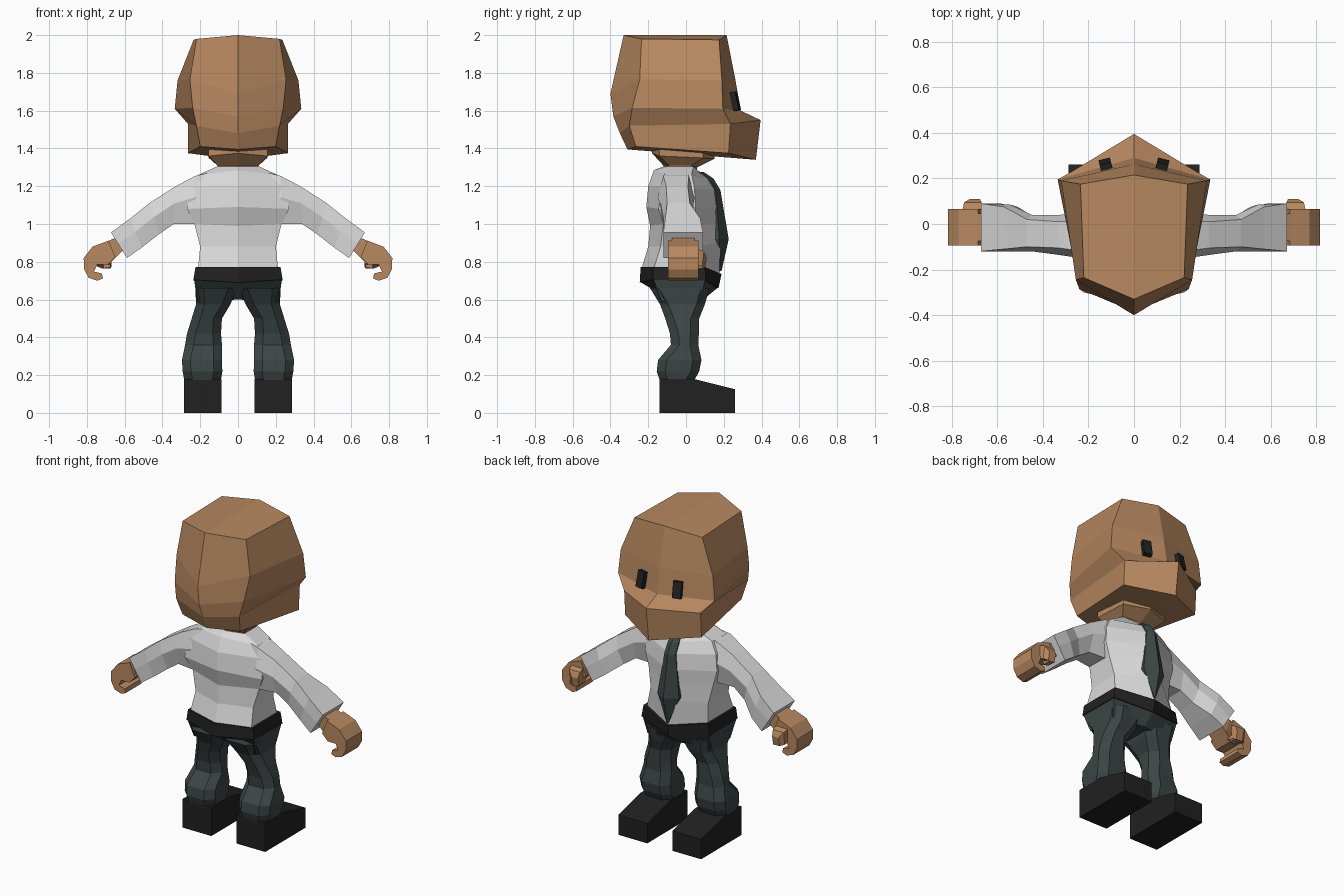
import bpy, bmesh, math
from mathutils import Matrix

if "Cube" in bpy.data.objects:
    bpy.data.objects.remove(bpy.data.objects["Cube"], do_unlink=True)


def material(name, rgb):
    m = bpy.data.materials.new(name)
    m.use_nodes = True
    m.diffuse_color = (*rgb, 1)
    m.node_tree.nodes["Principled BSDF"].inputs["Base Color"].default_value = (*rgb, 1)
    return m


SKIN = material("tan skin", (0.48, 0.25, 0.118))
SHIRT = material("light grey shirt", (0.69, 0.69, 0.69))
CLOTH = material("dark slate cloth", (0.045, 0.06, 0.06))
BLACK = material("near black", (0.015, 0.015, 0.015))


def finish(name, bm, mat):
    """Turn a right-or-left half into a mirrored, flat shaded object."""
    bmesh.ops.recalc_face_normals(bm, faces=bm.faces)
    me = bpy.data.meshes.new(name)
    bm.to_mesh(me)
    bm.free()
    me.materials.append(mat)
    ob = bpy.data.objects.new(name, me)
    bpy.context.collection.objects.link(ob)
    mod = ob.modifiers.new("Mirror", 'MIRROR')
    mod.use_clip = True
    return ob


def loft(name, rings, mat, closed=True):
    """Skin a stack of rings; open rings are half sections joined at x = 0."""
    bm = bmesh.new()
    vs = [[bm.verts.new(p) for p in r] for r in rings]
    n = len(vs[0])
    for a, b in zip(vs, vs[1:]):
        for i in range(n if closed else n - 1):
            j = (i + 1) % n
            bm.faces.new((a[i], a[j], b[j], b[i]))
    bm.faces.new(vs[0])
    bm.faces.new(vs[-1])
    return finish(name, bm, mat)


def half(back, bc, fc, front):
    """Half ring: back middle (y, z), back corner, front corner, front middle (y, z)."""
    return [(0, *back), bc, fc, (0, *front)]


def chamfered(z, x0, x1, y0, y1, c=0.045):
    return [(x0 + c, y0, z), (x1 - c, y0, z), (x1, y0 + c, z), (x1, y1 - c, z),
            (x1 - c, y1, z), (x0 + c, y1, z), (x0, y1 - c, z), (x0, y0 + c, z)]


def extrude_y(name, profile, y0, y1, mat):
    return loft(name, [[(x, y, z) for x, z in profile] for y in (y0, y1)], mat)


# Head with protruding muzzle
loft("head", [
    half((-0.31, 1.395), (0.20, -0.265, 1.41), (0.265, 0.225, 1.375), (0.37, 1.34)),
    half((-0.35, 1.48), (0.22, -0.30, 1.52), (0.265, 0.235, 1.53), (0.395, 1.55)),
    half((-0.385, 1.57), (0.24, -0.285, 1.615), (0.335, 0.195, 1.61), (0.29, 1.60)),
    half((-0.40, 1.69), (0.255, -0.245, 1.765), (0.32, 0.19, 1.76), (0.262, 1.76)),
    half((-0.33, 2.0), (0.22, -0.235, 1.98), (0.235, 0.175, 1.975), (0.215, 2.0)),
], SKIN, closed=False)

# Neck flaring into the head
loft("neck", [
    half((-0.12, 1.27), (0.10, -0.09, 1.27), (0.10, 0.03, 1.27), (0.05, 1.26)),
    half((-0.12, 1.31), (0.11, -0.09, 1.31), (0.11, 0.03, 1.31), (0.06, 1.30)),
    half((-0.18, 1.375), (0.155, -0.14, 1.36), (0.155, 0.09, 1.35), (0.15, 1.345)),
    half((-0.18, 1.42), (0.155, -0.14, 1.42), (0.155, 0.09, 1.42), (0.15, 1.42)),
], SKIN, closed=False)

# Eyes: small blocks set into the face
bm = bmesh.new()
bmesh.ops.create_cube(bm, size=1, matrix=Matrix.Translation((0.125, 0.262, 1.65))
                      @ Matrix.Rotation(math.radians(-14), 4, 'Z')
                      @ Matrix.Rotation(math.radians(12), 4, 'X')
                      @ Matrix.Diagonal((0.052, 0.028, 0.10, 1)))
finish("eyes", bm, BLACK)

# Shirt body, pinched at the waist and ridged front and back
loft("shirt_body", [
    half((-0.235, 0.765), (0.212, -0.17, 0.765), (0.212, 0.085, 0.765), (0.175, 0.73)),
    half((-0.20, 0.88), (0.20, -0.135, 0.88), (0.20, 0.065, 0.88), (0.213, 0.91)),
    half((-0.19, 0.99), (0.23, -0.12, 1.0), (0.225, 0.05, 1.0), (0.203, 1.0)),
    half((-0.21, 1.09), (0.27, -0.145, 1.08), (0.25, 0.05, 1.09), (0.19, 1.09)),
    half((-0.20, 1.20), (0.25, -0.13, 1.20), (0.24, 0.045, 1.19), (0.17, 1.18)),
    half((-0.17, 1.285), (0.21, -0.10, 1.26), (0.20, 0.03, 1.26), (0.13, 1.24)),
    half((-0.12, 1.305), (0.11, -0.09, 1.305), (0.11, 0.04, 1.305), (0.06, 1.285)),
], SHIRT, closed=False)

# Sleeves: top (x, z), bottom (x, z), back y, front y, inset of the upper edge
sleeve = [(0.16, 1.27, 0.18, 1.02, -0.14, 0.04, 0.03),
          (0.225, 1.255, 0.235, 1.00, -0.15, 0.045, 0.03),
          (0.33, 1.20, 0.34, 1.00, -0.135, 0.04, 0.03),
          (0.47, 1.11, 0.42, 0.945, -0.12, 0.04, 0.02),
          (0.57, 1.03, 0.51, 0.875, -0.12, 0.085, 0.01),
          (0.672, 0.955, 0.588, 0.82, -0.12, 0.09, 0.0)]
rings = []
for tx, tz, bx, bz, y0, y1, c in sleeve:
    mx, mz = (tx * 0.55 + bx * 0.45), (tz * 0.55 + bz * 0.45)
    rings.append([(tx, y0 + c, tz), (mx, y0, mz), (bx, y0 + c, bz),
                  (bx, y1 - c, bz), (mx, y1, mz), (tx, y1 - c, tz)])
loft("sleeves", rings, SHIRT)

# Hands: palm with curled fingers, then thumb
extrude_y("wrists", [(0.60, 0.87), (0.64, 0.93), (0.70, 0.905), (0.67, 0.80)], -0.075, 0.045, SKIN)
extrude_y("hands", [(0.65, 0.825), (0.685, 0.912), (0.77, 0.88), (0.817, 0.82), (0.815, 0.76),
                    (0.79, 0.715), (0.745, 0.70), (0.715, 0.712), (0.72, 0.738),
                    (0.762, 0.748), (0.745, 0.785), (0.69, 0.785)], -0.095, 0.065, SKIN)
loft("thumbs", [
    [(x, y, z + dz) for x, dz in ((x0, 0), (x1, 0)) for z in (z0,)] +
    [(x1, y + s, z1), (x0, y + s, z1)]
    for y, s, x0, x1, z0, z1 in ((0.03, 0, 0.67, 0.76, 0.79, 0.88),
                                 (0.085, 0.01, 0.67, 0.745, 0.775, 0.855),
                                 (0.10, 0.01, 0.675, 0.72, 0.765, 0.82))
], SKIN)
extrude_y("thumb_tips", [(0.67, 0.83), (0.725, 0.83), (0.71, 0.765), (0.675, 0.77)], 0.045, 0.098, SKIN)

# Tie folded over the shirt ridge: z, half width, ridge y
loft("tie", [
    [(0, y, z), (w, y - 0.66 * w, z), (w, y - 0.66 * w - 0.03, z), (0, y - 0.03, z)]
    for z, w, y in ((1.275, 0.025, 0.095), (1.24, 0.035, 0.146), (1.18, 0.038, 0.182),
                    (0.92, 0.075, 0.226), (0.75, 0.004, 0.188))
], CLOTH, closed=False)

# Belt band
loft("belt", [
    half((-0.245, 0.69), (0.236, -0.175, 0.705), (0.236, 0.105, 0.70), (0.172, 0.66)),
    half((-0.24, 0.772), (0.225, -0.175, 0.772), (0.225, 0.10, 0.772), (0.188, 0.735)),
], BLACK, closed=False)

# Trouser seat and legs
loft("trouser_seat", [
    half((-0.09, 0.60), (0.215, -0.13, 0.59), (0.215, 0.075, 0.59), (0.09, 0.60)),
    half((-0.24, 0.692), (0.232, -0.172, 0.707), (0.232, 0.10, 0.702), (0.168, 0.662)),
], CLOTH, closed=False)
loft("trouser_legs", [chamfered(*r) for r in (
    (0.66, 0.005, 0.226, -0.19, 0.125), (0.575, 0.04, 0.222, -0.138, 0.10),
    (0.50, 0.085, 0.245, -0.11, 0.07), (0.42, 0.09, 0.27, -0.085, 0.068),
    (0.36, 0.085, 0.28, -0.08, 0.065), (0.28, 0.085, 0.297, -0.148, 0.082),
    (0.22, 0.083, 0.293, -0.155, 0.07), (0.175, 0.09, 0.285, -0.14, 0.045))], CLOTH)

# Wedge shoes
loft("shoes", [[(x, y, z) for y, z in ((-0.14, 0), (0.26, 0), (0.26, 0.125),
                                       (0.04, 0.18), (-0.14, 0.18))]
               for x in (0.087, 0.287)], BLACK)
